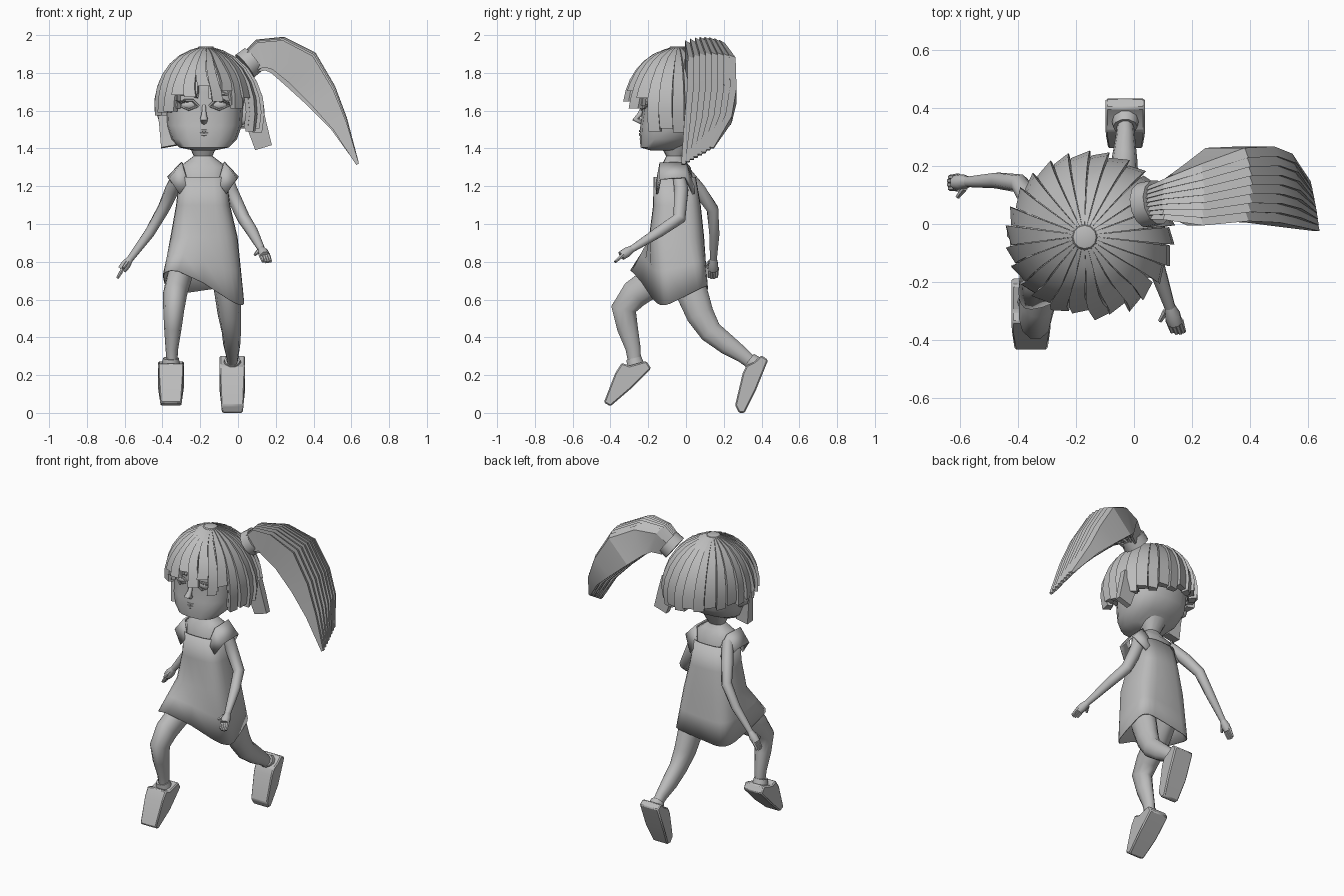
import bpy, bmesh, math
from math import cos, sin, pi
from mathutils import Vector

cube = bpy.data.objects.get("Cube")
if cube:
    bpy.data.objects.remove(cube)

grey = bpy.data.materials.new("plain_grey")
grey.use_nodes = True
GREY = (0.5, 0.5, 0.5, 1)
grey.diffuse_color = GREY
grey.node_tree.nodes["Principled BSDF"].inputs["Base Color"].default_value = GREY
MID = -0.185  # centre line of the body


def make(name, verts, faces, angle=35):
    mesh = bpy.data.meshes.new(name)
    mesh.from_pydata([tuple(v) for v in verts], [], faces)
    bm = bmesh.new()
    bm.from_mesh(mesh)
    bmesh.ops.recalc_face_normals(bm, faces=bm.faces)
    bm.to_mesh(mesh)
    bm.free()
    mesh.materials.append(grey)
    ob = bpy.data.objects.new(name, mesh)
    bpy.context.collection.objects.link(ob)
    bpy.ops.object.select_all(action='DESELECT')
    ob.select_set(True)
    bpy.context.view_layer.objects.active = ob
    bpy.ops.object.shade_smooth_by_angle(angle=math.radians(angle))
    return ob


def loft_data(rings, caps=True, base=0):
    n = len(rings[0])
    verts = [v for r in rings for v in r]
    faces = [(base + i * n + j, base + i * n + (j + 1) % n,
              base + (i + 1) * n + (j + 1) % n, base + (i + 1) * n + j)
             for i in range(len(rings) - 1) for j in range(n)]
    if caps:
        last = base + (len(rings) - 1) * n
        faces += [tuple(range(base, base + n)), tuple(range(last, last + n))]
    return verts, faces


def loft(name, rings, caps=True, angle=35):
    return make(name, *loft_data(rings, caps), angle)


def bundle(name, strands, angle=20):
    verts, faces = [], []
    for rings in strands:
        v, f = loft_data(rings, True, len(verts))
        verts += v
        faces += f
    return make(name, verts, faces, angle)


def oval(cx, cy, rx, ry, z, n=16, p=0.8):
    def pw(c):
        return math.copysign(abs(c) ** p, c) if abs(c) > 1e-6 else 0
    return [Vector((cx + rx * pw(cos(2 * pi * i / n)), cy + ry * pw(sin(2 * pi * i / n)), z))
            for i in range(n)]


def tube_rings(path, n=8, ref=(1, 0, 0), flat=1.0):
    pts = [Vector(p[:3]) for p in path]
    rings = []
    for i, p in enumerate(pts):
        t = (pts[min(i + 1, len(pts) - 1)] - pts[max(i - 1, 0)]).normalized()
        a = t.cross(Vector(ref)).normalized()
        b = t.cross(a)
        r = path[i][3]
        rings.append([p + r * (a * cos(2 * pi * (k + .5) / n) + b * flat * sin(2 * pi * (k + .5) / n))
                      for k in range(n)])
    return rings


def tube(name, path, angle=50, **kw):
    return loft(name, tube_rings(path, **kw), angle=angle)


# Head, neck and upper torso
loft("head", [oval(-0.18, cy, rx, ry, z) for z, cy, rx, ry in (
    (1.39, -.12, .06, .07), (1.405, -.14, .13, .1), (1.45, -.095, .175, .15),
    (1.52, -.06, .2, .182), (1.6, -.05, .205, .18), (1.7, -.045, .22, .19),
    (1.8, -.04, .2, .18), (1.88, -.04, .12, .12))], angle=50)
loft("neck_and_shoulders", [oval(MID, -.06, rx, ry, z) for z, rx, ry in (
    (1.12, .13, .1), (1.22, .125, .1), (1.3, .13, .085), (1.33, .09, .06),
    (1.36, .05, .045), (1.44, .085, .09))], angle=50)

# Facial features, repeated on both sides
for side, s in (("right", -1), ("left", 1)):
    x = -0.18 + s * 0.08
    bpy.ops.mesh.primitive_uv_sphere_add(segments=12, ring_count=8, location=(x, -.212, 1.63))
    eye = bpy.context.object
    eye.name = side + "_eye"
    eye.scale = (.042, .022, .024)
    eye.data.materials.append(grey)
    bpy.ops.object.shade_smooth()
    tube(side + "_eyelid", [(x + s * d, y, z, .008) for d, y, z in (
        (-.05, -.225, 1.625), (-.02, -.24, 1.655), (.02, -.235, 1.655), (.055, -.2, 1.635))],
        n=6, ref=(0, 0, 1))
    tube(side + "_lower_lid", [(x + s * d, y, z, .006) for d, y, z in (
        (-.05, -.225, 1.625), (0, -.237, 1.605), (.055, -.2, 1.63))], n=6, ref=(0, 0, 1))
    tube(side + "_eyebrow", [(x + s * d, y, z, r) for d, y, z, r in (
        (-.05, -.235, 1.675, .01), (.01, -.232, 1.693, .012), (.065, -.19, 1.68, .004))],
        n=6, ref=(0, 0, 1))
    bundle(side + "_eyelashes", [tube_rings(
        [(x + s * d, -.225, 1.645, .006), (x + s * (d + .025), -.265, 1.655, .001)], n=4)
        for d in (.005, .025, .045)])
    tube(side + "_ear", [(-.18 + s * d, -.03, z, r) for d, z, r in (
        (.19, 1.53, .015), (.215, 1.56, .03), (.225, 1.6, .035), (.21, 1.64, .02))])
tube("nose", [(-.18, -.22, 1.64, .008), (-.18, -.245, 1.58, .014),
              (-.18, -.265, 1.555, .023), (-.18, -.235, 1.54, .015)], n=8)
for name, z, r in (("upper_lip", 1.492, .009), ("lower_lip", 1.474, .011)):
    tube(name, [(-.18 + d, -.24 + abs(d) * .32, z + abs(d) * .2, r * k) for d, k in (
        (-.065, .3), (-.03, .9), (0, 1), (.03, .9), (.065, .3))], n=6, ref=(0, 0, 1))

# Hair cap: shingled, tapered strands with grooves down to a base layer
HX, HY, COUNT, STEPS = -.15, -.04, 26, 8
fringe = (0, .05, -.03, .03, -.05, .02)


def hair_point(a, z, off):
    h = max(0, (z - 1.6) / .335)
    r = .28 * math.sqrt(max(.02, 1 - min(h, 1) ** 2)) - max(0, 1.6 - z) * .15 + off
    return Vector((HX - .02 * h + r * cos(a), HY + r * sin(a), z))


strands = []
for i in range(COUNT):
    a = 2 * pi * i / COUNT
    front = max(0, -sin(a))
    end = 1.53 - .045 * cos(a) + .02 * (i % 2)
    if front > .5:
        end = 1.63 + .1 * (front - .5) + fringe[i % 6]
    half = pi / COUNT * (1.0 if i % 2 else .88)
    rings, base = [], []
    for k in range(STEPS):
        f = k / (STEPS - 1)
        z = 1.935 - (1.935 - end) * (1 - cos(f * pi / 2)) ** .9
        lift = .016 * f ** .5
        w = a + .05 * sin(f * 7 + i) * front * f
        rings.append([hair_point(w - half, z, -.035), hair_point(w - half, z, lift),
                      hair_point(w + half, z, lift * .3 - .008), hair_point(w + half, z, -.035)])
        z += .015 * f
        wide = pi / COUNT * 1.05
        base.append([hair_point(a - wide, z, -.045), hair_point(a - wide, z, -.02),
                     hair_point(a + wide, z, -.02), hair_point(a + wide, z, -.045)])
    strands += [rings, base]
bundle("hair_strands", strands)
loft("hair_crown", [oval(-.17, -.045, r, r, z, 12, 1) for r, z in (
    (.055, 1.915), (.04, 1.938), (.035, 1.94))])
tube("right_side_lock", [(-.4, -.07, 1.62, .04), (-.385, -.08, 1.52, .045),
                         (-.365, -.09, 1.41, .06)], angle=20, n=4, ref=(0, 1, 0), flat=.7)
tube("left_side_lock", [(.08, .05, 1.62, .07), (.1, .055, 1.52, .075),
                        (.135, .06, 1.405, .065)], angle=20, n=4, ref=(0, 1, 0), flat=.4)

# Ponytail: shingled strands side by side along one arc, held by a band
tail = ((.055, .07, 1.85, .06, .055), (.12, .085, 1.895, .085, .07), (.21, .1, 1.895, .102, .105),
        (.33, .135, 1.82, .118, .125), (.445, .135, 1.67, .088, .13),
        (.54, .115, 1.515, .05, .125), (.635, .06, 1.31, .01, .085))
strands, LOCKS = [], 8
for j in range(LOCKS):
    rings = []
    mid = (j + .5) / LOCKS * 2 - 1
    for i, (x, y, z, h, w) in enumerate(tail):
        p, q = tail[max(i - 1, 0)], tail[min(i + 1, len(tail) - 1)]
        t = Vector((q[0] - p[0], 0, q[2] - p[2])).normalized()
        n = Vector((-t.z, 0, t.x))
        slant = (mid + 1) * (i / 6) ** 4
        c = Vector((x - .015 * slant, y, z + .05 * slant))
        lo, hi = (Vector((0, w * (j + d) / LOCKS * 2 - w, 0)) for d in (0, 1.08))
        crown = h * (1 - .25 * mid * mid)
        under = h * (.8 + .2 * (j % 2))
        step = min(.018, h * .5)
        rings.append([c + lo - n * under, c + lo + n * crown,
                      c + hi + n * (crown - step), c + hi - n * under])
    strands.append(rings)
bundle("ponytail", strands)
tube("hair_band", [(.035, .065, 1.835, .08), (.08, .075, 1.87, .078)], n=12, ref=(0, 1, 0))

# Dress with a slanted, swinging hem
FL, FR, BR, BL = (Vector(v) for v in ((-.41, -.33, .755), (.04, -.14, .55),
                                      (.02, .12, .68), (-.37, .11, .62)))
rings = [oval(cx, cy, rx, ry, z, 24, .6) for z, cx, rx, cy, ry in (
    (1.25, MID, .125, -.06, .112), (1.1, MID, .143, -.048, .126),
    (.93, -.18, .178, -.05, .146))]
hem = []
for p in oval(.5, .5, .5, .5, 0, 24, .4):
    v = FL.lerp(FR, p.x).lerp(BL.lerp(BR, p.x), p.y)
    v.z += .3 * p.x * (1 - p.x) ** 2 * (1 - p.y)
    hem.append(v)
rings += [[a.lerp(b, .5) for a, b in zip(rings[-1], hem)], hem]
dress = loft("dress", rings, caps=False)
dress.modifiers.new("cloth_thickness", 'SOLIDIFY').thickness = .006

# Flared shoulder straps
for side, s in (("right", -1), ("left", 1)):
    verts = []
    for y, xi, zi, xo, zo in ((-.16, .08, 1.22, .125, 1.16), (-.14, .115, 1.325, .18, 1.24),
                              (0, .115, 1.33, .19, 1.25), (.045, .08, 1.22, .125, 1.16)):
        verts += [(MID + s * xi, y, zi), (MID + s * xo, y, zo)]
    strap = make(side + "_strap", verts, [(k, k + 1, k + 3, k + 2) for k in (0, 2, 4)], 20)
    strap.modifiers.new("cloth_thickness", 'SOLIDIFY').thickness = .012

# Arms and hands
arms = {
    "left": [(-.07, -.04, 1.28, .035), (-.04, -.025, 1.18, .04), (.03, -.035, 1.03, .035),
             (.075, -.14, .96, .031), (.125, -.29, .865, .019)],
    "right": [(-.3, -.01, 1.28, .035), (-.35, .07, 1.18, .038), (-.395, .14, 1.08, .033),
              (-.47, .15, .95, .029), (-.575, .145, .81, .019)]}
for side, path in arms.items():
    tube(side + "_arm", path)
    wrist = Vector(path[-1][:3])
    d = (wrist - Vector(path[-2][:3])).normalized()
    across = Vector((1, 0, 0)) if side == "left" else Vector((0, 1, 0))
    parts = [tube_rings([(*(wrist + d * k), r) for k, r in ((-.01, .018), (.03, .028), (.065, .026))],
                        n=8, ref=across)]
    for f in (-1.5, -.5, .5, 1.5):
        root = wrist + d * .05 + across * f * .013
        tip = root + d * (.06 - .006 * abs(f)) + Vector((0, 0, -.012))
        parts.append(tube_rings([(*root, .012), (*tip, .008)], n=6, ref=across))
    root = wrist + d * .015 - across * .02
    parts.append(tube_rings([(*root, .012), (*(root + d * .04 - across * .03), .008)],
                            n=6, ref=(0, 0, 1)))
    bundle(side + "_hand", parts, 50)

# Legs, narrower across than front to back
tube("right_leg", [(-.28, -.03, .8, .08), (-.31, -.14, .72, .085), (-.333, -.27, .63, .08),
                   (-.34, -.33, .55, .07), (-.345, -.31, .45, .058), (-.35, -.28, .34, .042),
                   (-.35, -.27, .25, .034)], n=10, flat=.8)
tube("left_leg", [(-.08, -.02, .8, .085), (-.055, .03, .64, .088), (-.045, .075, .52, .077),
                  (-.035, .13, .43, .064), (-.033, .22, .36, .056), (-.03, .3, .305, .042),
                  (-.03, .36, .255, .034)], n=10, flat=.8)

# Shoes: side profiles given width, with softened edges
shoes = {
    "right": (-.355, ((-.435, .055), (-.375, .21), (-.34, .265), (-.3, .25), (-.21, .275),
                      (-.185, .235), (-.295, .125), (-.4, .035))),
    "left": (-.03, ((.26, .04), (.3, .21), (.32, .25), (.36, .27), (.4, .305),
                    (.435, .28), (.37, .12), (.31, 0), (.28, 0)))}
for side, (cx, profile) in shoes.items():
    low = min(z for y, z in profile)
    rings = [[Vector((cx + s * (.054 + .014 * min(1, (z - low) / .08)), y, z))
              for y, z in profile] for s in (-1, 1)]
    shoe = loft(side + "_shoe", rings, angle=30)
    bevel = shoe.modifiers.new("soft_edges", 'BEVEL')
    bevel.width = .007
    bevel.segments = 1
    # Sock cuff at the ankle
    ankle = Vector((cx, -.27, .265)) if side == "right" else Vector((cx, .355, .265))
    lean = Vector((0, -.006, .025)) if side == "right" else Vector((0, -.02, .016))
    tube(side + "_cuff", [(*(ankle - lean), .05), (*(ankle + lean), .042)], n=10)
